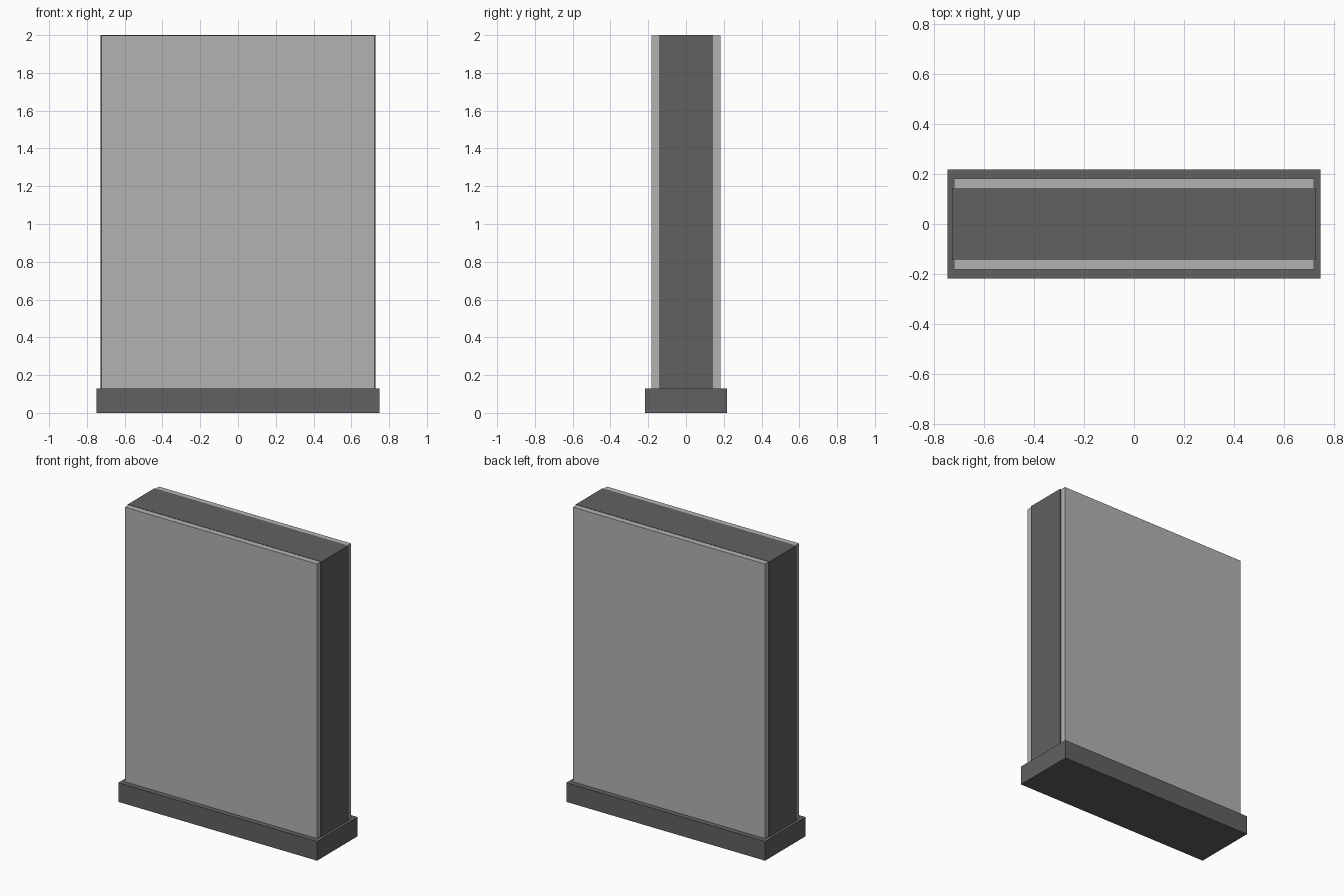
import bpy

if "Cube" in bpy.data.objects:
    bpy.data.objects.remove(bpy.data.objects["Cube"])


def box(name, x, y, z):
    """Box from (min, max) ranges along each axis."""
    bpy.ops.mesh.primitive_cube_add(
        size=1, location=[(a + b) / 2 for a, b in (x, y, z)])
    ob = bpy.context.object
    ob.name = name
    ob.scale = [b - a for a, b in (x, y, z)]
    bpy.ops.object.transform_apply(location=False, rotation=False, scale=True)
    return ob


def paint(ob, name, grey):
    mat = bpy.data.materials.get(name) or bpy.data.materials.new(name)
    mat.diffuse_color = (grey, grey, grey, 1)
    mat.use_nodes = True
    mat.node_tree.nodes["Principled BSDF"].inputs["Base Color"].default_value = mat.diffuse_color
    ob.data.materials.append(mat)


BASE_TOP = 0.13

# Plinth and dark core slab
base = box("base", (-0.748, 0.748), (-0.218, 0.218), (0, BASE_TOP))
core = box("core", (-0.729, 0.729), (-0.144, 0.144), (BASE_TOP, 2.0))
for part in (base, core):
    paint(part, "dark_grey", 0.12)

# Pale face panels, front and back
for name, y in (("front_panel", (-0.183, -0.144)), ("back_panel", (0.144, 0.183))):
    panel = box(name, (-0.722, 0.722), y, (BASE_TOP, 1.998))
    paint(panel, "light_grey", 0.45)
